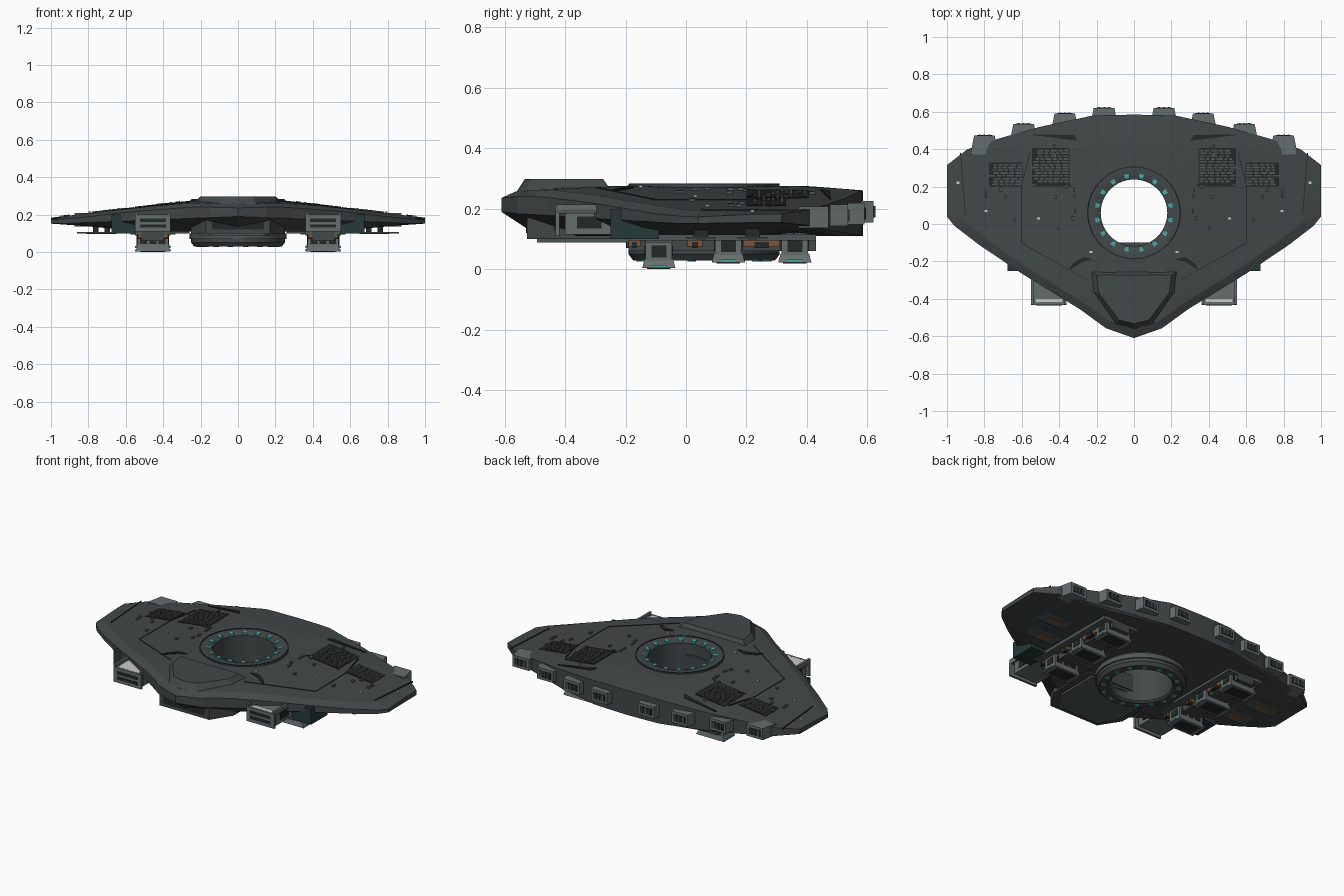
import bpy, bmesh, math, random
from mathutils import Vector

random.seed(4)
if "Cube" in bpy.data.objects:
    bpy.data.objects.remove(bpy.data.objects["Cube"])


def material(name, r, g, b):
    m = bpy.data.materials.new(name)
    m.use_nodes = True
    m.diffuse_color = (r, g, b, 1)
    m.node_tree.nodes["Principled BSDF"].inputs["Base Color"].default_value = (r, g, b, 1)
    return m


HULL = material("hull grey", .055, .065, .065)
TRIM = material("trim grey", .08, .095, .095)
DOCK = material("dock grey", .13, .155, .155)
DARK = material("recess dark", .018, .022, .022)
GREEN = material("dark green", .02, .04, .04)
TEAL = material("teal light", .07, .38, .38)
PALE = material("pale pad", .6, .6, .6)
RUST = material("rust brown", .22, .09, .03)

CY = 0.06          # centre of the round opening
HOLE = 0.2


def finish(name, bm, mat, mirror=False):
    bmesh.ops.recalc_face_normals(bm, faces=bm.faces)
    me = bpy.data.meshes.new(name)
    bm.to_mesh(me)
    bm.free()
    me.materials.append(mat)
    ob = bpy.data.objects.new(name, me)
    bpy.context.collection.objects.link(ob)
    if mirror:
        ob.modifiers.new("Mirror", 'MIRROR')
    return ob


def add_prism(bm, low, high):
    a, b = [bm.verts.new(p) for p in low], [bm.verts.new(p) for p in high]
    n = len(a)
    bm.faces.new(a)
    bm.faces.new(b)
    for i in range(n):
        bm.faces.new((a[i], a[(i + 1) % n], b[(i + 1) % n], b[i]))


def prism(name, pts, z0, z1, mat, top=1.0, mirror=False):
    # upright prism whose upper outline may be scaled about its centre
    bm = bmesh.new()
    c = sum((Vector(p) for p in pts), Vector((0, 0))) / len(pts)
    add_prism(bm, [(x, y, z0) for x, y in pts],
              [(c.x + (x - c.x) * top, c.y + (y - c.y) * top, z1) for x, y in pts])
    return finish(name, bm, mat, mirror)


def rect(x, y, w, d):
    return [(x - w / 2, y - d / 2), (x + w / 2, y - d / 2), (x + w / 2, y + d / 2), (x - w / 2, y + d / 2)]


def box(name, x, y, w, d, z0, z1, mat, top=1.0):
    return prism(name, rect(x, y, w, d), z0, z1, mat, top, True)


def clamp(v):
    return max(0.0, min(1.0, v))


def deck_z(x, y):
    return .276 - .115 * max(0, abs(x) - .2) - .08 * max(0, y - .4) - .07 * max(0, -.3 - y)


def drape(name, polys, h, mat, mirror=True):
    # thin plates following the deck
    bm = bmesh.new()
    for pts in polys:
        add_prism(bm, [(x, y, deck_z(x, y) - .004) for x, y in pts], [(x, y, deck_z(x, y) + h) for x, y in pts])
    return finish(name, bm, mat, mirror)


# Main hull: rings running from the opening, over the rim, and back underneath
half = [(0, -.61), (.15, -.557), (.29, -.455), (.6, -.265), (.83, -.11), (.96, -.01), (1, .04),
        (1, .315), (.89, .4), (.73, .455), (.5, .52), (.22, .58), (0, .585)]
full = half + [(-x, y) for x, y in half[-2:0:-1]]
outline = []
for i, p in enumerate(full):
    q = Vector(full[(i + 1) % len(full)])
    outline += [Vector(p).lerp(q, k / 3) for k in range(3)]


def hull_ring(t, zfun):
    ring = []
    for p in outline:
        d = p - Vector((0, CY))
        q = Vector((0, CY)) + d.normalized() * HOLE
        q = q.lerp(p, t(p) if callable(t) else t)
        ring.append((q.x, q.y, zfun(q.x, q.y)))
    return ring


def rear(y):
    return clamp((y + .1) / .35)


def rim_top(x, y):
    return deck_z(x, y) - .018 * (1 - rear(y))


def rim_low(x, y):
    r = rear(y)
    return (.19 - .04 * abs(x)) * (1 - r) + (.11 + .045 * abs(x) ** 2) * r


def belly(x, y):
    return .11 + .09 * max(0, abs(x) - .5)


rings = [hull_ring(t, deck_z) for t in (0, .2, .4, .6, .75, .9)]
rings += [hull_ring(1, rim_top), hull_ring(1, rim_low)]
rings += [hull_ring(lambda p: .74 + .23 * rear(p.y), belly), hull_ring(.4, belly), hull_ring(0, belly)]
bm = bmesh.new()
loops = [[bm.verts.new(p) for p in r] for r in rings]
for a, b in zip(loops, loops[1:] + loops[:1]):
    for i in range(len(a)):
        j = (i + 1) % len(a)
        bm.faces.new((a[i], a[j], b[j], b[i]))
finish("main_hull", bm, HULL)


# Round opening: collar tube and light segments
def lathe(name, profile, mat, n=64):
    bm = bmesh.new()
    loops = [[bm.verts.new((r * math.cos(k * math.tau / n), CY + r * math.sin(k * math.tau / n), z))
              for k in range(n)] for r, z in profile]
    for a, b in zip(loops, loops[1:] + loops[:1]):
        for i in range(n):
            bm.faces.new((a[i], a[(i + 1) % n], b[(i + 1) % n], b[i]))
    ob = finish(name, bm, mat)
    bpy.context.view_layer.objects.active = ob
    ob.select_set(True)
    bpy.ops.object.shade_smooth_by_angle(angle=math.radians(25))
    ob.select_set(False)


lathe("opening_collar", [(.178, .04), (.19, .03), (.235, .03), (.25, .05), (.25, .281), (.215, .283), (.178, .27)], HULL)
lathe("collar_groove", [(.243, .28), (.249, .28), (.249, .284), (.243, .284)], DARK)
lathe("lower_collar_band", [(.24, .07), (.258, .07), (.258, .1), (.24, .1)], TRIM)
for name, r, z0, z1 in (("upper_ring_lights", .197, .272, .284), ("lower_ring_lights", .212, .026, .034)):
    bm = bmesh.new()
    for k in range(16):
        a = (k + .5) * math.tau / 16
        u, v = Vector((math.cos(a), math.sin(a))), Vector((-math.sin(a), math.cos(a)))
        pts = [Vector((0, CY)) + u * (r + i * .013) + v * j * .012 for i, j in ((-1, -1), (1, -1), (1, 1), (-1, 1))]
        add_prism(bm, [(*p, z0) for p in pts], [(*p, z1) for p in pts])
    finish(name, bm, TEAL)

# Nose: raised cap on top and keel block below
cap = [(-.25, -.24), (.25, -.24), (.235, -.36), (.1, -.54), (0, -.565), (-.1, -.54), (-.235, -.36)]
prism("nose_cap", cap, .25, .298, HULL, .8)
keel = [(-.25, -.1), (.25, -.1), (.25, -.4), (.17, -.525), (-.17, -.525), (-.25, -.4)]
prism("nose_keel", keel, .1, .2, HULL)
prism("keel_plate", [(x * .85, y * .9 - .02) for x, y in keel], .088, .1, TRIM)
prism("keel_recess", rect(0, -.526, .28, .006), .12, .175, DARK)
box("keel_side_panel", .251, -.3, .006, .14, .125, .18, DOCK)

# Deck details
drape("deck_slash", [[(.3, .445), (.54, .475), (.54, .48), (.32, .475)],
                     [(.33, .2), (.55, .2), (.5, .22), (.36, .235)],
                     [(.22, -.19), (.27, -.2), (.35, -.25), (.33, -.215), (.27, -.175)],
                     [(.6, .2), (.605, .2), (.56, .38), (.555, .38)],
                     [(.9, .05), (.904, .05), (.93, .38), (.926, .38)]], .005, DARK)
drape("deck_seam", [[(.25, -.3), (.254, -.296), (.6, -.1), (.6, -.106)],
                    [(.6, -.1), (.604, -.1), (.604, .2), (.6, .2)]], .003, DARK)
drape("vent_bed", [rect(.445, .31, .2, .19), rect(.685, .265, .18, .13)], .003, DARK)
bars = []
for cx, cy, w, d in ((.445, .31, .19, .18), (.685, .265, .17, .12)):
    rows = round(d / .015)
    for i in range(rows):
        x = cx - w / 2
        while x < cx + w / 2 - .02:
            l = random.uniform(.015, .04)
            bars.append(rect(x + l / 2, cy - d / 2 + (i + .5) * d / rows, l, .009))
            x += l + .008
drape("vent_bars", bars, .007, TRIM)
drape("deck_marks", [rect(x, y, .016, .012) for x, y in ((.94, .22), (.79, .07), (.51, .03), (.23, -.15))], .006, PALE)
drape("deck_bumps", [rect(random.uniform(.3, .8), random.uniform(-.05, .42), .012, .02) for _ in range(14)], .009, TRIM)

# Rear docks along the trailing edge
for k, (x, y) in enumerate(((.16, .62), (.37, .59), (.59, .535), (.8, .472))):
    z0, z1 = .155 - .006 * k, .226 - .006 * k
    pts = [(x - .075, y - .1), (x + .075, y - .1), (x + .055, y), (x - .055, y)]
    prism("rear_dock_%d" % (k + 1), pts, z0, z1, DOCK, 1, True)
    box("rear_dock_slot", x, y, .08, .006, z0 + .016, z1 - .016, DARK)
    for dx in (-.025, 0, .025):
        box("rear_dock_bar", x + dx, y + .002, .008, .008, z0 + .016, z1 - .016, TRIM)


# Docking modules under each wing, with flared feet and slotted ends
def module(x, y, z0, z1, w, d):
    h = z1 - z0
    box("module_body", x, y, w * .88, d * .8, z0 + h * .25, z1, DOCK)
    box("module_foot", x, y, w, d, z0, z0 + h * .3, DOCK, .86)
    box("module_roof", x, y, w, d * .85, z1 - h * .15, z1, TRIM)
    box("module_light", x, y, w + .003, d * .45, z0 + h * .04, z0 + h * .1, TEAL)
    box("module_base", x, y, w * .7, d * .7, z0 - .003, z0 + .004, DARK)
    for s in (-1, 1):
        box("module_side_slot", x + s * w * .44, y, .006, d * .45, z0 + h * .35, z0 + h * .75, DARK)
        for i in (-1, 0, 1):
            box("module_end_slot", x + i * w * .26, y + s * d * .4, w * .2, .006, z0 + h * .4, z0 + h * .75, DARK)


for y, z in ((-.09, .004), (.14, .022), (.36, .022)):
    module(.455, y, z, z + .1, .19, .11)
box("module_spine", .455, .12, .12, .62, .06, .115, HULL)
box("module_side_rail", .455, .12, .24, .62, .095, .115, TRIM)
for y, d in ((.25, .12), (.03, .05), (-.17, .04)):
    box("pipe_bundle", .455, y, .16, d, .075, .095, RUST)
    box("pipe_cover", .455, y, .168, d * .4, .07, .09, DARK)

# Forward landing bays with pale pads
box("bay_body", .455, -.29, .17, .22, .115, .2, DOCK)
box("bay_tray", .455, -.355, .19, .15, .185, .197, TRIM)
box("bay_pad", .455, -.355, .145, .125, .195, .2, PALE)
for s in (-1, 1):
    box("bay_rail", .455 + s * .088, -.355, .014, .15, .185, .215, DOCK)
    box("bay_side_slot", .455 + s * .086, -.32, .006, .08, .135, .175, DARK)
box("bay_lip", .455, -.425, .19, .014, .11, .2, DOCK)
for z in (.13, .162):
    box("bay_front_slot", .455, -.432, .14, .005, z, z + .018, DARK)
box("outer_block", .61, -.17, .13, .16, .1, .2, GREEN)
box("inner_block", .31, -.15, .1, .2, .1, .19, HULL)

# Slim plates hung under the outer wings
for x, y in ((.7, .05), (.76, .22)):
    box("wing_plate", x, y, .2, .1, .1, .107, TRIM)
    box("wing_plate_strut", x, y, .03, .05, .105, .14, DARK)
    box("wing_plate_inlay", x, y, .1, .03, .097, .1, RUST)
